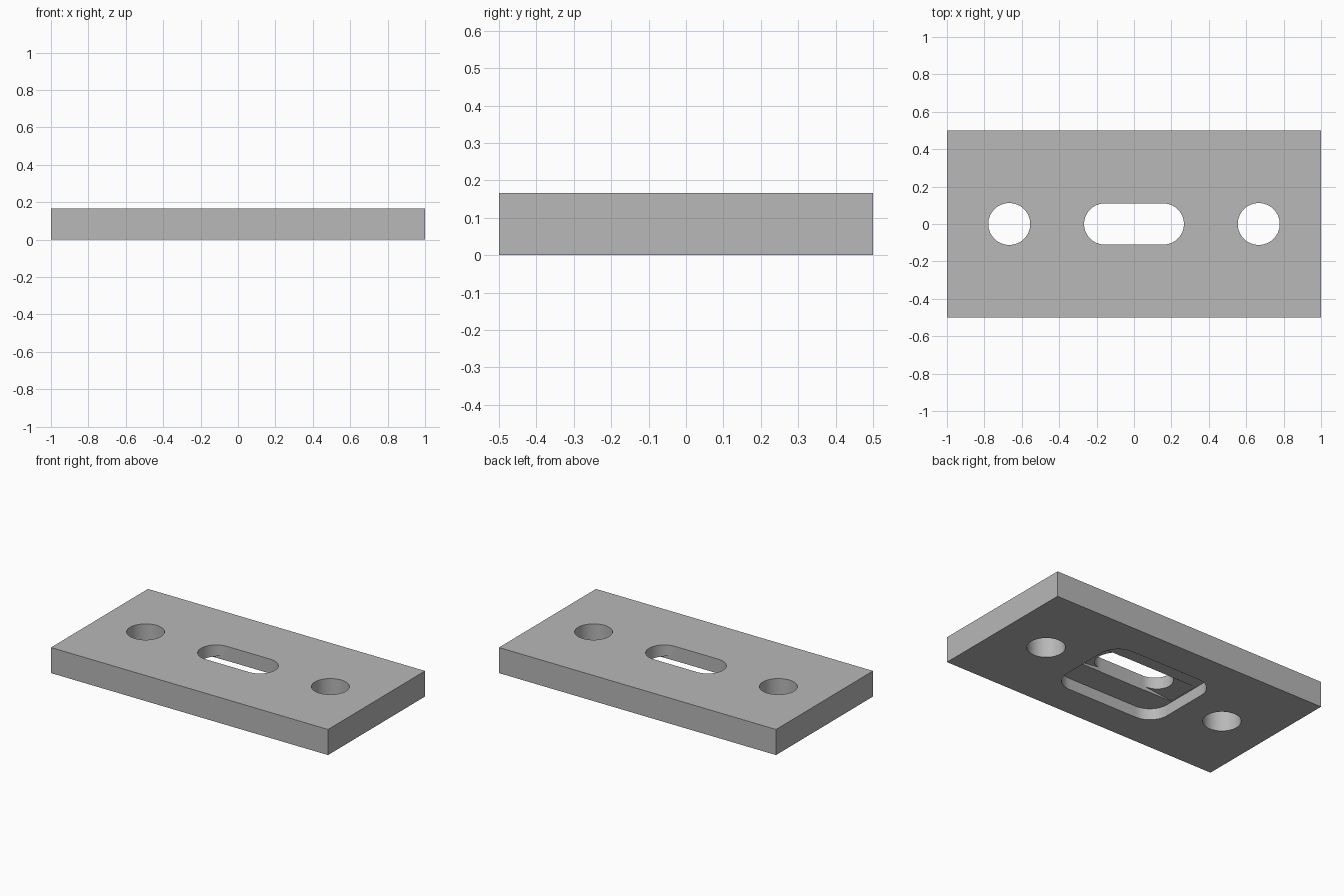
import bpy, bmesh, math

default = bpy.data.objects.get("Cube")
if default:
    bpy.data.objects.remove(default, do_unlink=True)

GREY = (0.48, 0.48, 0.48, 1)
THICK = 0.167
FLOOR = 0.073
mat = bpy.data.materials.new("plain grey")
mat.use_nodes = True
mat.diffuse_color = GREY
mat.node_tree.nodes["Principled BSDF"].inputs["Base Color"].default_value = GREY


def prism(name, outline, offset):
    """Extrude a closed 3D outline along an offset vector."""
    bm = bmesh.new()
    face = bm.faces.new([bm.verts.new(p) for p in outline])
    top = bmesh.ops.extrude_face_region(bm, geom=[face])
    moved = [v for v in top["geom"] if isinstance(v, bmesh.types.BMVert)]
    bmesh.ops.translate(bm, verts=moved, vec=offset)
    bmesh.ops.recalc_face_normals(bm, faces=bm.faces)
    mesh = bpy.data.meshes.new(name)
    bm.to_mesh(mesh)
    bm.free()
    mesh.materials.append(mat)
    obj = bpy.data.objects.new(name, mesh)
    bpy.context.scene.collection.objects.link(obj)
    return obj


def rounded(cx, hx, hy, r, z, steps=16):
    """Rounded rectangle outline; becomes a slot or circle when r fills it."""
    pts = []
    for q, (sx, sy) in enumerate([(1, 1), (-1, 1), (-1, -1), (1, -1)]):
        for i in range(steps + 1):
            a = math.pi / 2 * (q + i / steps)
            p = (cx + sx * (hx - r) + r * math.cos(a),
                 sy * (hy - r) + r * math.sin(a), z)
            if not pts or math.dist(p, pts[-1]) > 1e-5:
                pts.append(p)
    if math.dist(pts[0], pts[-1]) < 1e-5:
        pts.pop()
    return pts


# Plate
plate = prism("plate", [(-1, -0.5, 0), (1, -0.5, 0), (1, 0.5, 0), (-1, 0.5, 0)],
              (0, 0, THICK))

# Cutters: two round holes, the through slot, the underside pocket
through = (0, 0, THICK + 0.2)
cutters = [prism("hole_cutter", rounded(s * 0.667, 0.112, 0.112, 0.112, -0.1), through)
           for s in (-1, 1)]
cutters.append(prism("pocket_cutter", rounded(0, 0.38, 0.285, 0.128, -0.1),
                     (0, 0, FLOOR + 0.1)))
cutters.append(prism("slot_cutter", rounded(0, 0.267, 0.11, 0.11, -0.1), through))

# Shallow ramps that rise from the pocket ends to the slot
ramp = [(-0.375, -0.108, 0.05), (0.375, -0.108, 0.05), (0.375, -0.108, FLOOR + 0.002),
        (0.16, -0.108, 0.1), (-0.16, -0.108, 0.1), (-0.375, -0.108, FLOOR + 0.002)]
cutters.append(prism("ramp_cutter", ramp, (0, 0.216, 0)))

bpy.context.view_layer.objects.active = plate
plate.select_set(True)
for cutter in cutters:
    mod = plate.modifiers.new(cutter.name, "BOOLEAN")
    mod.operation = "DIFFERENCE"
    mod.solver = "EXACT"
    mod.object = cutter
    bpy.ops.object.modifier_apply(modifier=mod.name)
    bpy.data.objects.remove(cutter, do_unlink=True)

bpy.ops.object.shade_smooth_by_angle(angle=math.radians(30))
